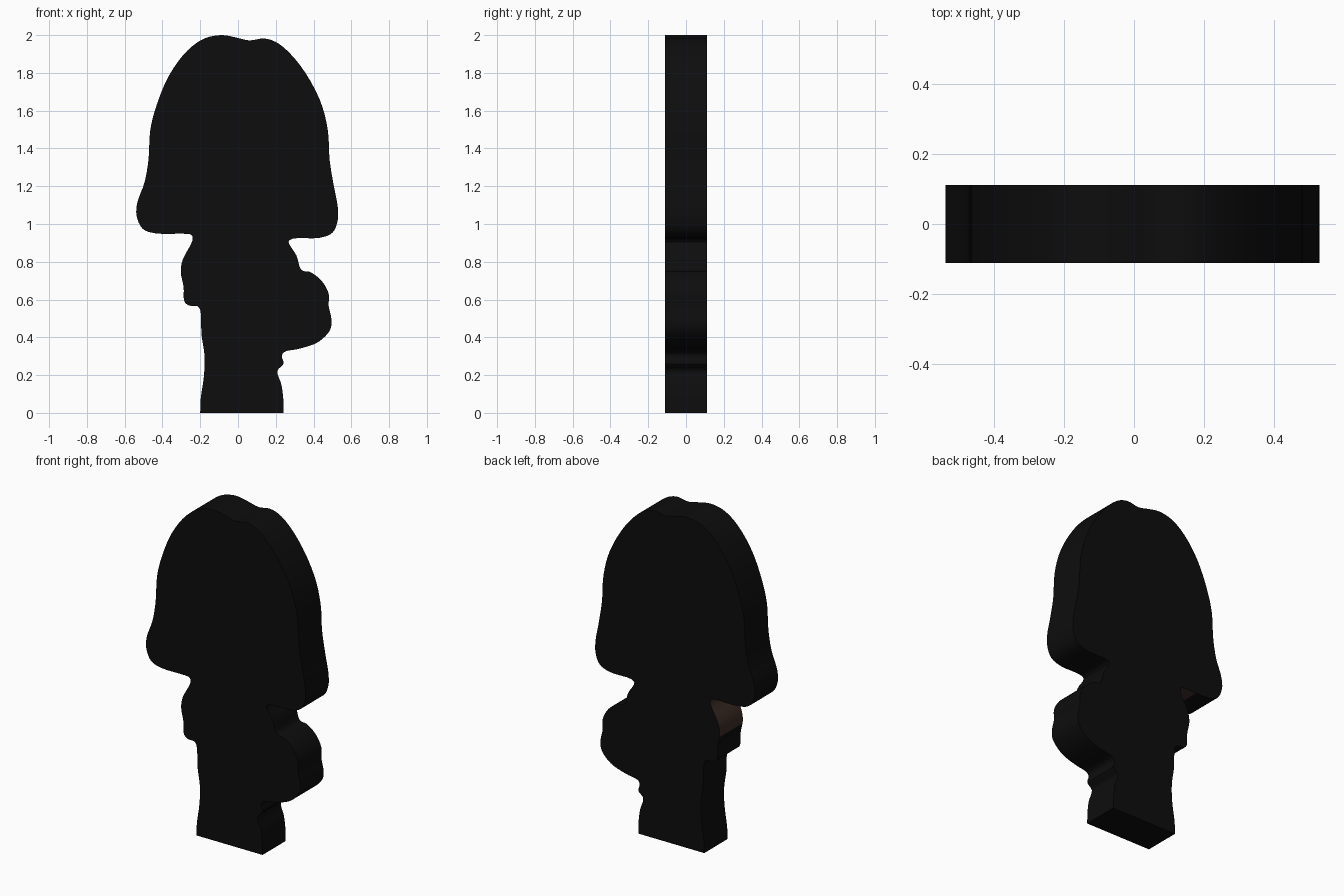
import bpy, bmesh
from mathutils import Vector

if "Cube" in bpy.data.objects:
    bpy.data.objects.remove(bpy.data.objects["Cube"])

HALF = 0.111   # half thickness
STEPS = 4      # subdivisions per outline segment

# Outline (x, z), clockwise from the bottom left corner
OUTLINE = [
    (-.20, 0), (-.198, .07), (-.18, .2), (-.178, .31), (-.193, .413), (-.20, .545),
    (-.215, .565), (-.257, .568), (-.283, .588), (-.288, .668), (-.303, .747),
    (-.293, .81), (-.24, .917), (-.246, .942), (-.273, .948), (-.44, .951),
    (-.505, .975), (-.537, 1.045), (-.533, 1.113), (-.495, 1.22), (-.474, 1.34),
    (-.464, 1.5), (-.43, 1.632), (-.363, 1.79), (-.268, 1.918), (-.178, 1.982),
    (-.087, 2.0), (-.013, 1.988), (.06, 1.972), (.14, 1.982), (.215, 1.955),
    (.326, 1.844), (.432, 1.66), (.475, 1.5), (.485, 1.34), (.506, 1.208),
    (.528, 1.09), (.528, 1.02), (.50, .954), (.432, .927), (.29, .922),
    (.268, .906), (.31, .832), (.331, .763), (.347, .751), (.379, .747),
    (.442, .70), (.48, .63), (.48, .567), (.495, .493), (.488, .44),
    (.426, .376), (.326, .34), (.246, .323), (.232, .302), (.241, .26),
    (.209, .223), (.23, .148), (.24, .07), (.242, 0)]


def smooth_path(points):
    """Centripetal Catmull-Rom through an open list of points."""
    p = [Vector(q) for q in points]
    p = [2 * p[0] - p[1]] + p + [2 * p[-1] - p[-2]]
    out = []
    for a, b, c, d in zip(p, p[1:], p[2:], p[3:]):
        t1 = (b - a).length ** .5
        t2 = t1 + (c - b).length ** .5
        t3 = t2 + (d - c).length ** .5
        for i in range(STEPS):
            t = t1 + (t2 - t1) * i / STEPS
            a1 = a.lerp(b, t / t1)
            a2 = b.lerp(c, (t - t1) / (t2 - t1))
            a3 = c.lerp(d, (t - t2) / (t3 - t2))
            b1 = a1.lerp(a2, t / t2)
            b2 = a2.lerp(a3, (t - t1) / (t3 - t1))
            out.append(b1.lerp(b2, (t - t1) / (t2 - t1)))
    return out + [p[-2]]


def material(name, colour):
    m = bpy.data.materials.new(name)
    m.diffuse_color = (*colour, 1)
    m.use_nodes = True
    m.node_tree.nodes["Principled BSDF"].inputs["Base Color"].default_value = m.diffuse_color
    return m


# Flat figure: front and back faces joined by a band of side faces
path = smooth_path(OUTLINE)
bm = bmesh.new()
front = [bm.verts.new((x, -HALF, z)) for x, z in path]
back = [bm.verts.new((x, HALF, z)) for x, z in path]
bm.faces.new(front)
bm.faces.new(back[::-1])
n = len(path)
for i in range(n):
    j = (i + 1) % n
    f = bm.faces.new((front[i], back[i], back[j], front[j]))
    # Brown patch on the left edge below the overhang
    c = f.calc_center_median()
    if -.34 < c.x < -.2 and .72 < c.z < .96:
        f.material_index = 1
bmesh.ops.recalc_face_normals(bm, faces=bm.faces)

mesh = bpy.data.meshes.new("figure_cutout")
bm.to_mesh(mesh)
bm.free()
mesh.materials.append(material("near black", (.004, .004, .004)))
mesh.materials.append(material("dark brown", (.046, .026, .020)))
figure = bpy.data.objects.new("figure_cutout", mesh)
bpy.context.collection.objects.link(figure)

# Smooth side band, crisp front and back edges
bpy.context.view_layer.objects.active = figure
figure.select_set(True)
bpy.ops.object.shade_smooth_by_angle(angle=.6)
